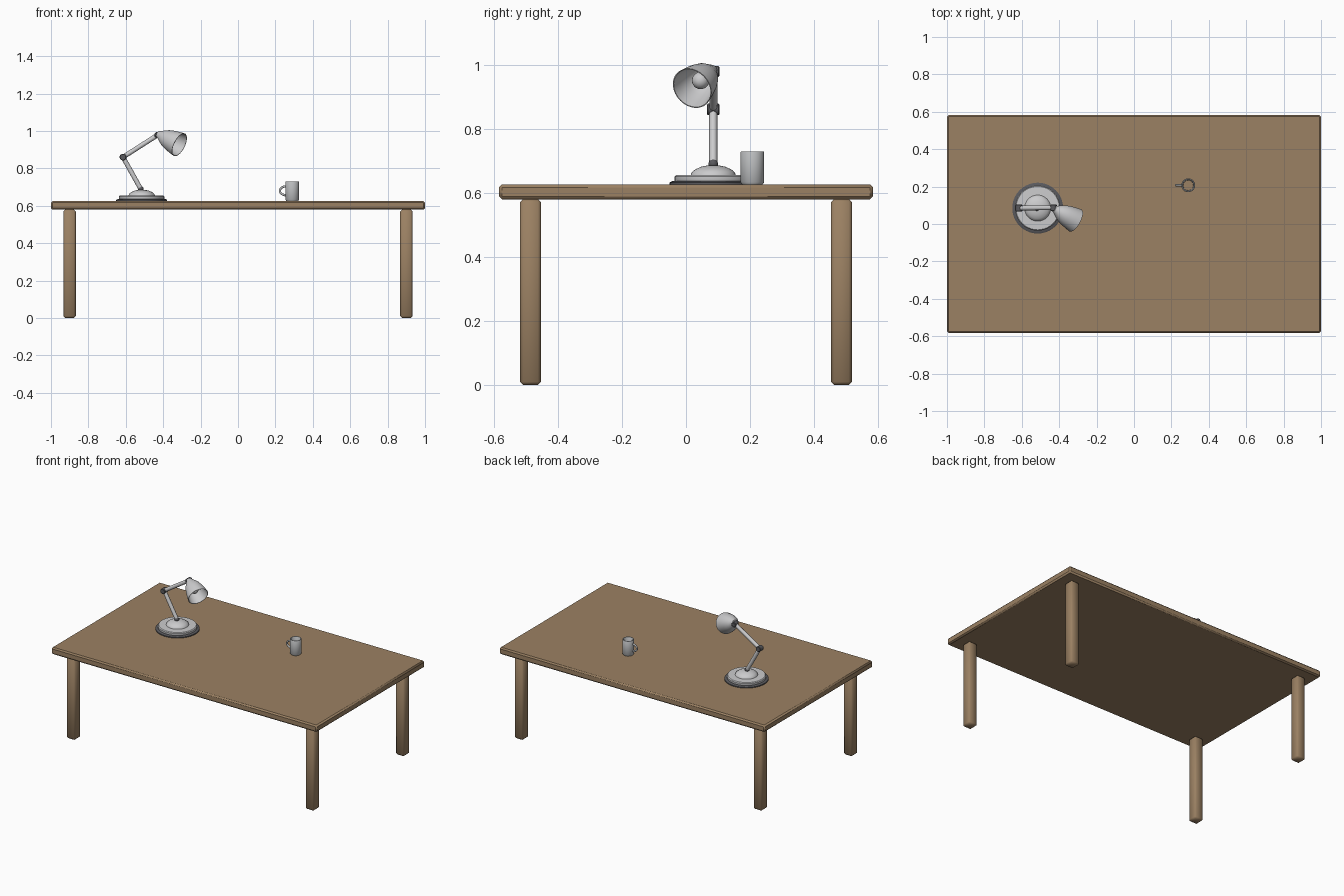
import bpy, bmesh, math
from mathutils import Vector

if "Cube" in bpy.data.objects:
    bpy.data.objects.remove(bpy.data.objects["Cube"])


def material(name, rgb):
    m = bpy.data.materials.new(name)
    m.diffuse_color = (*rgb, 1)
    m.use_nodes = True
    m.node_tree.nodes["Principled BSDF"].inputs["Base Color"].default_value = m.diffuse_color
    return m


WOOD = material("warm_wood", (0.33, 0.22, 0.125))
LIGHT = material("light_grey", (0.60, 0.60, 0.61))
MUG = material("mug_grey", (0.50, 0.51, 0.52))
DARK = material("dark_grey", (0.10, 0.10, 0.11))


def finish(name, bm, mat, angle=40):
    bmesh.ops.recalc_face_normals(bm, faces=bm.faces)
    me = bpy.data.meshes.new(name)
    bm.to_mesh(me)
    bm.free()
    me.materials.append(mat)
    ob = bpy.data.objects.new(name, me)
    bpy.context.collection.objects.link(ob)
    bpy.ops.object.select_all(action='DESELECT')
    bpy.context.view_layer.objects.active = ob
    ob.select_set(True)
    bpy.ops.object.shade_smooth_by_angle(angle=math.radians(angle))
    return ob


def box(name, centre, size, bevel, mat, angle=40):
    bm = bmesh.new()
    bmesh.ops.create_cube(bm, size=1)
    for v in bm.verts:
        v.co = Vector(v.co[i] * size[i] + centre[i] for i in range(3))
    bmesh.ops.bevel(bm, geom=bm.edges[:], offset=bevel, segments=1, affect='EDGES')
    return finish(name, bm, mat, angle)


def lathe(name, profile, origin, mat, axis=(0, 0, 1), n=32, closed=False):
    """Revolve (radius, height) points around an axis through origin."""
    bm = bmesh.new()
    q = Vector((0, 0, 1)).rotation_difference(Vector(axis).normalized())
    rings = []
    for r, h in profile:
        count = n if r > 1e-6 else 1
        rings.append([bm.verts.new(Vector(origin) + q @ Vector((
            r * math.cos(math.tau * i / n), r * math.sin(math.tau * i / n), h)))
            for i in range(count)])
    pairs = list(zip(rings, rings[1:]))
    if closed:
        pairs.append((rings[-1], rings[0]))
    for a, b in pairs:
        for i in range(n):
            j = (i + 1) % n
            quad = [a[i % len(a)], a[j % len(a)], b[j % len(b)], b[i % len(b)]]
            bm.faces.new(list(dict.fromkeys(quad)))
    return finish(name, bm, mat)


def rod(name, a, b, r, mat, n=16):
    d = Vector(b) - Vector(a)
    return lathe(name, [(0, 0), (r, 0), (r, d.length), (0, d.length)], a, mat, d, n)


def ball(name, c, r, mat):
    bm = bmesh.new()
    bmesh.ops.create_uvsphere(bm, u_segments=20, v_segments=12, radius=r)
    bmesh.ops.translate(bm, verts=bm.verts, vec=c)
    return finish(name, bm, mat, 60)


# Table: slab with chamfered edges and four softened square legs
box("table_top", (0, 0, 0.6025), (2, 1.166, 0.047), 0.009, WOOD)
for i, (sx, sy) in enumerate([(-1, -1), (1, -1), (-1, 1), (1, 1)]):
    box(f"table_leg_{i + 1}", (0.9 * sx, 0.485 * sy, 0.29), (0.066, 0.066, 0.58),
        0.01, WOOD, 70)

# Lamp base: dark foot, pale disc and dome
BASE = (-0.515, 0.085, 0.626)
lathe("lamp_foot", [(0, 0), (0.136, 0), (0.136, 0.006), (0.128, 0.010), (0, 0.010)],
      BASE, DARK, n=40)
lathe("lamp_base", [(0, 0.008), (0.119, 0.008), (0.121, 0.012), (0.121, 0.024),
                    (0.116, 0.029), (0.070, 0.030), (0.067, 0.038), (0.056, 0.047),
                    (0.038, 0.055), (0.018, 0.059), (0, 0.060)], BASE, LIGHT, n=40)

# Lamp arms and joints
foot, elbow, wrist = (-0.52, 0.085, 0.69), (-0.615, 0.085, 0.86), (-0.43, 0.087, 0.978)
rod("lower_arm", foot, elbow, 0.0125, LIGHT)
rod("upper_arm", elbow, wrist, 0.0125, LIGHT)
ball("base_joint", foot, 0.015, DARK)


def barrel(name, c, r, half):
    lathe(name, [(0, -half), (r - 0.003, -half), (r, -half + 0.003), (r, half - 0.003),
                 (r - 0.003, half), (0, half)], c, DARK, (0, 1, 0), 20)


barrel("elbow_joint", elbow, 0.018, 0.019)
barrel("shade_joint", wrist, 0.017, 0.017)

# Lamp shade: thin bell opening forward and down, with a bulb inside
axis = Vector((0.80, -0.44, -0.40)).normalized()
rim = Vector((-0.313, 0.019, 0.926))
outer = [(0, -0.142), (0.018, -0.142), (0.023, -0.130), (0.034, -0.112), (0.046, -0.090),
         (0.055, -0.062), (0.062, -0.030), (0.067, 0)]
inner = [(0.064, 0), (0.059, -0.030), (0.052, -0.062), (0.043, -0.088), (0.030, -0.108),
         (0, -0.125)]
lathe("lamp_shade", outer + inner, rim, LIGHT, axis)
ball("bulb", rim - axis * 0.060, 0.027, LIGHT)
rod("bulb_socket", rim - axis * 0.125, rim - axis * 0.075, 0.014, LIGHT)

# Mug: thick-walled open cylinder
MX, MY = 0.29, 0.207
lathe("mug_body", [(0.027, 0), (0.032, 0), (0.037, 0.007), (0.037, 0.100),
                   (0.035, 0.103), (0.031, 0.103), (0.029, 0.100)],
      (MX, MY, 0.626), MUG, n=24, closed=True)

# Mug handle: half loop swept on the left side
bm = bmesh.new()
loops = []
for k in range(13):
    t = math.radians(90 + 180 * k / 12)
    d = Vector((math.cos(t), 0, math.sin(t)))
    c = Vector((MX - 0.032 + 0.034 * d.x, MY, 0.680 + 0.024 * d.z))
    loops.append([bm.verts.new(c + 0.006 * (d * math.cos(u) + Vector((0, math.sin(u), 0))))
                  for u in (math.tau * i / 10 for i in range(10))])
for a, b in zip(loops, loops[1:]):
    for i in range(10):
        bm.faces.new([a[i], a[(i + 1) % 10], b[(i + 1) % 10], b[i]])
bm.faces.new(loops[0])
bm.faces.new(loops[-1])
finish("mug_handle", bm, MUG)
